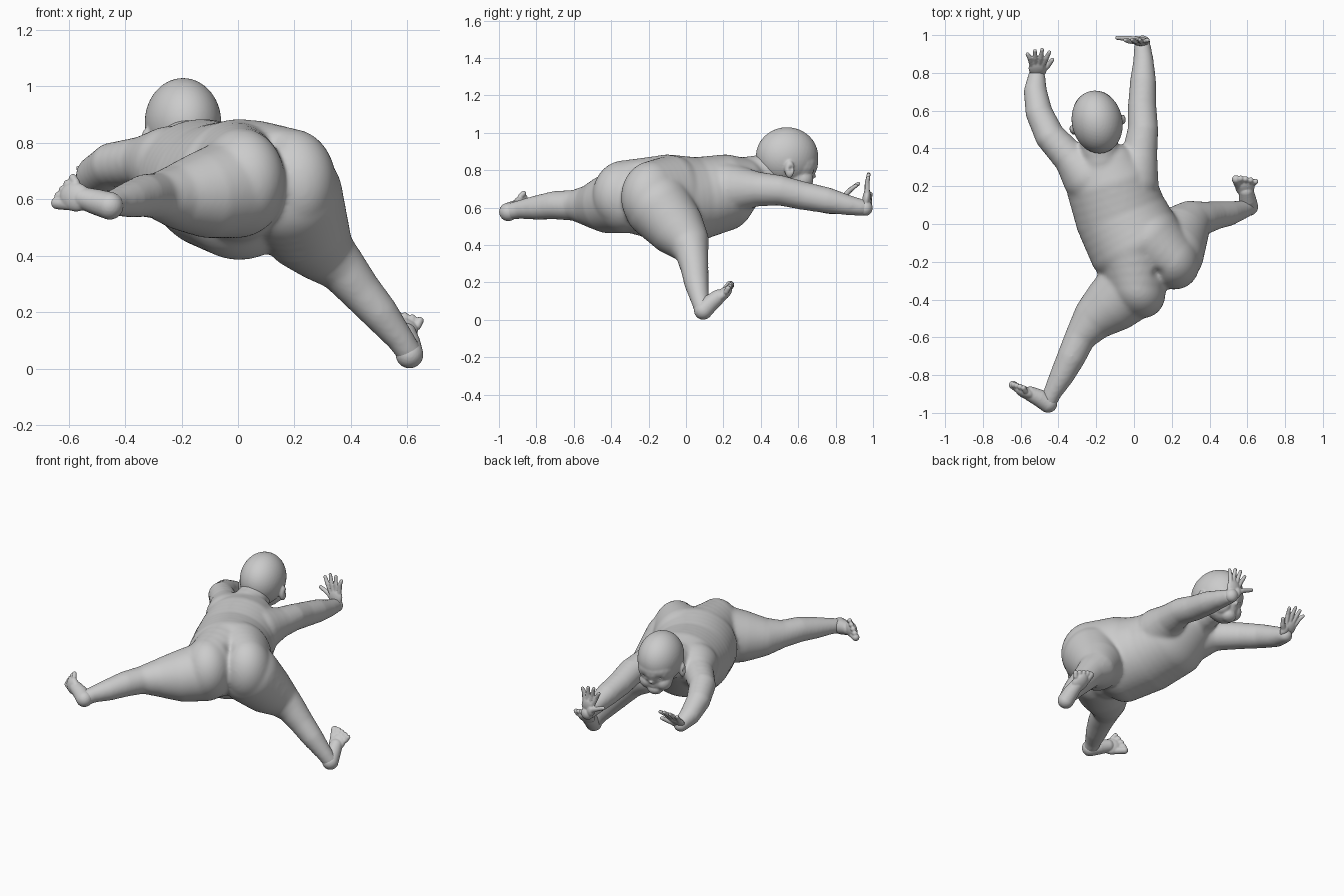
import bpy, bmesh, math
from mathutils import Matrix, Vector

if "Cube" in bpy.data.objects:
    bpy.data.objects.remove(bpy.data.objects["Cube"])


def unit_ball(level):
    bm = bmesh.new()
    bmesh.ops.create_icosphere(bm, subdivisions=level, radius=1)
    data = ([v.co.copy() for v in bm.verts],
            [[v.index for v in f.verts] for f in bm.faces])
    bm.free()
    return data


FINE, COARSE, TINY = unit_ball(4), unit_ball(3), unit_ball(2)


class Part:
    """Collects overlapping balls that are later fused into one skin."""

    def __init__(self):
        self.verts, self.faces = [], []

    def blob(self, m, c, r, yaw=0):
        mat = (m @ Matrix.Translation(c) @ Matrix.Rotation(math.radians(yaw), 4, 'Z')
               @ Matrix.Diagonal((*r, 1)))
        vs, fs = FINE if max(r) > .12 else COARSE if max(r) > .03 else TINY
        k = len(self.verts)
        self.verts += [mat @ v for v in vs]
        self.faces += [[i + k for i in f] for f in fs]

    def chain(self, m, pts, steps=4):
        """Row of balls through (x, y, z, radius) points."""
        for j, (a, b) in enumerate(zip(pts, pts[1:])):
            for i in range(1 if j else 0, steps + 1):
                p = Vector(a).lerp(Vector(b), i / steps)
                self.blob(m, p[:3], (p[3],) * 3)

    def loft(self, keys, steps=4):
        """Row of ellipsoids through (x, y, z, rx, ry, rz, yaw) keys."""
        for a, b in zip(keys, keys[1:]):
            for i in range(steps + 1):
                k = [u + (v - u) * i / steps for u, v in zip(a, b)]
                self.blob(I, k[:3], k[3:6], k[6])

    def finish(self, name, voxel, smooth, dents=()):
        me = bpy.data.meshes.new(name)
        me.from_pydata(self.verts, [], self.faces)
        ob = bpy.data.objects.new(name, me)
        bpy.context.collection.objects.link(ob)
        rm = ob.modifiers.new("fuse", 'REMESH')
        rm.mode = 'VOXEL'
        rm.voxel_size = voxel
        sm = ob.modifiers.new("soften", 'SMOOTH')
        sm.factor = 0.5
        sm.iterations = smooth
        dg = bpy.context.evaluated_depsgraph_get()
        new = bpy.data.meshes.new_from_object(ob.evaluated_get(dg))
        ob.modifiers.clear()
        ob.data = new
        for c, r, push in dents:
            for v in new.vertices:
                d = (v.co - c).length
                if d < 3 * r:
                    v.co += push * math.exp(-(d / r) ** 2)
        new.polygons.foreach_set("use_smooth", [True] * len(new.polygons))


I = Matrix.Identity(4)


def frame(origin, u, n, scale=1):
    """Local axes: y along u, z along n, x to the right."""
    u = Vector(u).normalized()
    n = Vector(n)
    n = (n - u * n.dot(u)).normalized()
    m = Matrix((u.cross(n), u, n)).transposed().to_4x4()
    return Matrix.Translation(origin) @ m @ Matrix.Scale(scale, 4)


# Torso: shoulders, chest, belly, hips
p = Part()
belly = (.005, -.1, .635, .255, .18, .25, 30)
p.loft([(-.16, .31, .735, .18, .12, .13, 8), (-.125, .21, .68, .235, .16, .205, 15),
        (-.07, .05, .645, .245, .17, .225, 20), belly])
# Buttocks, each growing out of the belly
p.loft([(-.01, -.13, .65, .2, .18, .23, 30), (.01, -.33, .665, .145, .18, .188, 35)])
p.loft([(.06, -.08, .65, .2, .18, .23, 30), (.19, -.18, .655, .15, .175, .195, 35)])
# Neck
p.chain(I, [(-.17, .3, .76, .11), (-.195, .48, .8, .095)])
# Left leg stretched back
p.chain(I, [(-.01, -.33, .64, .178), (-.1, -.41, .62, .158), (-.2, -.49, .61, .12),
            (-.28, -.59, .612, .084), (-.33, -.7, .613, .077), (-.38, -.8, .6, .066),
            (-.43, -.89, .59, .05), (-.455, -.945, .578, .046)])
# Right leg stepping down and out
p.chain(I, [(.19, -.15, .61, .182), (.238, -.06, .5, .155), (.295, .01, .42, .114),
            (.36, .03, .365, .09), (.43, .045, .28, .076), (.5, .055, .2, .067),
            (.575, .075, .105, .05), (.608, .09, .055, .046)])
# Left arm
p.chain(I, [(-.24, .25, .72, .14), (-.33, .34, .735, .092), (-.445, .465, .722, .081),
            (-.503, .59, .685, .073), (-.522, .7, .64, .063), (-.515, .79, .605, .045)])
# Right arm
p.chain(I, [(-.01, .22, .7, .14), (.03, .37, .7, .095), (.048, .5, .693, .082),
            (.043, .62, .665, .077), (.048, .75, .64, .071), (.05, .86, .615, .056),
            (.045, .94, .6, .045)])
# Top of the buttock cleft, pressed in along a line
p.finish("body", .01, 14, [
    (Vector((.125 + .012 * i, -.26 - .015 * i, .81 - .045 * i)), .03,
     Vector((-.005, .008, -.012))) for i in range(4)])

# Head, turned slightly
H = Matrix.Translation((-.195, .54, .87)) @ Matrix.Rotation(math.radians(12), 4, 'Z')
R = H.to_3x3()
p = Part()
p.blob(H, (0, 0, .003), (.134, .168, .157))
p.blob(H, (0, .06, -.03), (.116, .108, .115))
p.blob(H, (0, .05, -.105), (.098, .088, .09))
p.blob(H, (0, .085, -.165), (.05, .045, .04))           # chin
p.blob(H, (0, .14, -.102), (.014, .02, .014))           # nose
p.blob(H, (0, .116, -.14), (.03, .018, .009))           # upper lip
p.blob(H, (0, .112, -.156), (.025, .018, .009))         # lower lip
dents = []
for s in (-1, 1):
    p.blob(H, (s * .05, .075, -.118), (.052, .058, .056))    # cheek
    p.blob(H, (s * .011, .134, -.107), (.01, .013, .009))    # nostril
    p.blob(H, (s * .134, -.015, -.065), (.02, .027, .048), -s * 20)  # ear
    # eye socket and ear bowl
    dents.append((H @ Vector((s * .046, .14, -.072)), .022, R @ Vector((0, -.012, 0))))
    dents.append((H @ Vector((s * .15, -.008, -.063)), .014, R @ Vector((-s * .014, 0, 0))))
p.finish("head", .006, 6, dents)

# Eyes
p = Part()
for s in (-1, 1):
    p.blob(H, (s * .046, .122, -.074), (.021, .017, .014))
p.finish("eyes", .004, 2)


def hand(name, m, side, thumb):
    p = Part()
    p.blob(m, (0, 0, 0), (.038, .04, .036))
    p.blob(m, (0, .05, 0), (.044, .05, .021))
    p.blob(m, (side * .025, .03, -.01), (.024, .035, .02))
    for i, length in enumerate((.172, .187, .178, .155)):
        x = side * (.032 - .0205 * i)
        p.chain(m, [(x * .9, .07, 0, .0145), (x * 1.4, .125, .006, .013),
                    (x * 1.8, length - .01, .004, .0105)], 6)
    p.chain(m, [(side * .025, .03, -.008, .019), (side * .055, .06, -.014, .015),
                (side * thumb, .095, -.016, .0115)], 6)
    p.finish(name, .0045, 3)


def foot(name, m, side):
    p = Part()
    p.chain(m, [(0, 0, 0, .045), (0, .05, .004, .042), (0, .1, .002, .036)])
    p.blob(m, (side * .003, .125, -.004), (.047, .055, .028))
    for i, (y, r) in enumerate(((.187, .021), (.188, .0155), (.18, .0145),
                                (.17, .014), (.157, .0135))):
        x = side * (.034 - .0205 * i)
        p.chain(m, [(x * .9, .14, -.002, r), (x * 1.12, y, .006, r)], 6)
    p.finish(name, .0045, 3)


# Hands with bent-up wrists and spread fingers
hand("left_hand", frame((-.515, .785, .608), (.04, .76, .64), (0, -.6, .7), 1.04), 1, .075)
hand("right_hand", frame((.045, .96, .598), (-.18, .11, .97), (0, -1, .1), 1.06), -1, .11)
# Feet
foot("left_foot", frame((-.455, -.95, .577), (-.87, .45, .25), (.4, .85, -.1), 1.1), 1)
foot("right_foot", frame((.608, .092, .05), (-.13, .75, .65), (.05, -.6, .75), 1.1), -1)
